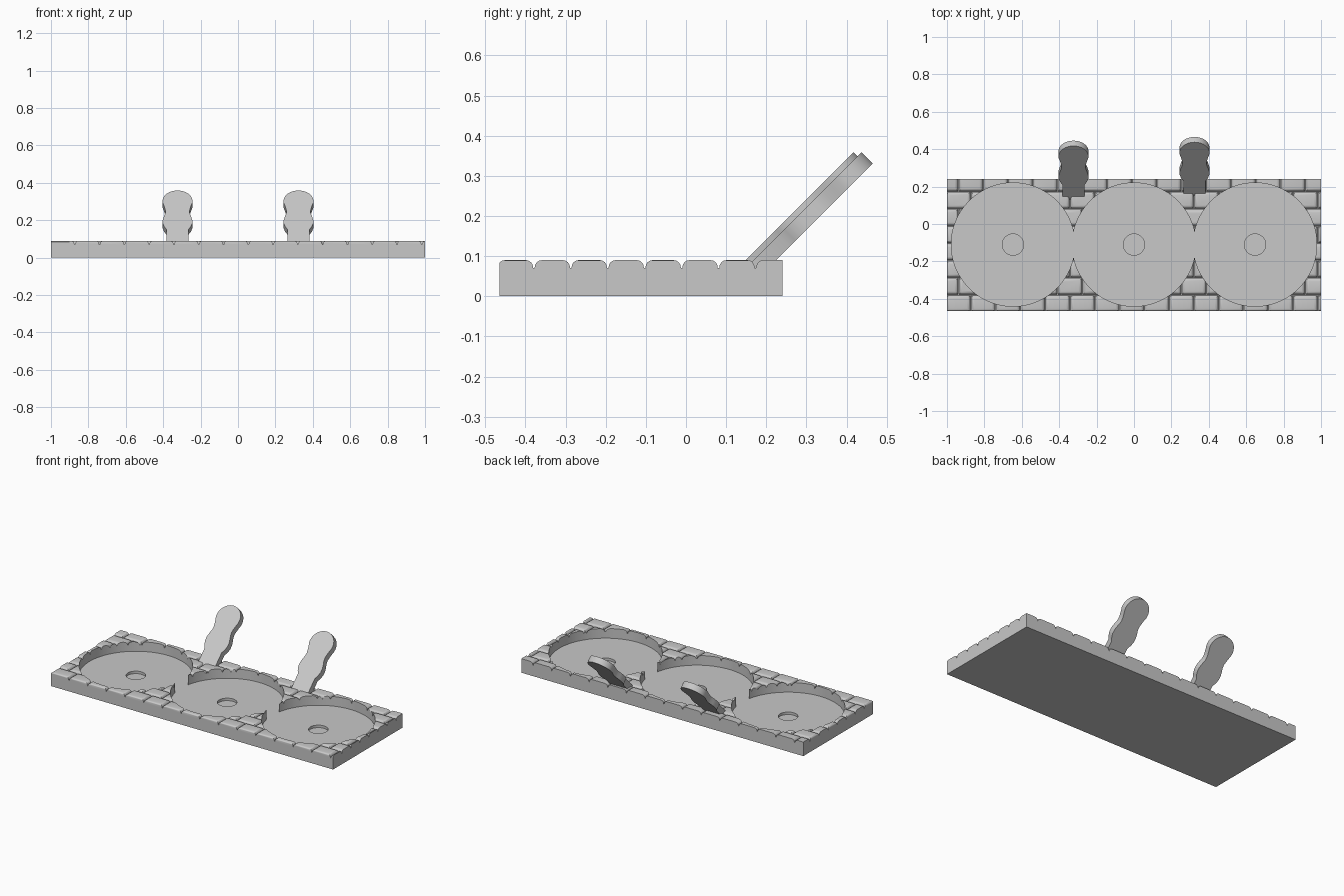
import bpy, bmesh, math
from mathutils import Matrix, Vector

cube = bpy.data.objects.get("Cube")
if cube:
    bpy.data.objects.remove(cube, do_unlink=True)

stone = bpy.data.materials.new("stone_grey")
stone.use_nodes = True
GREY = (0.58, 0.58, 0.58, 1)
stone.diffuse_color = GREY
stone.node_tree.nodes["Principled BSDF"].inputs["Base Color"].default_value = GREY

FRONT, BACK, TOP, BED = -0.465, 0.24, 0.09, 0.07
WELL_X, WELL_Y, WELL_R, FLOOR = 0.647, -0.11, 0.33, 0.028


def make_object(name, bm):
    bmesh.ops.recalc_face_normals(bm, faces=bm.faces)
    mesh = bpy.data.meshes.new(name)
    bm.to_mesh(mesh)
    bm.free()
    mesh.materials.append(stone)
    obj = bpy.data.objects.new(name, mesh)
    bpy.context.collection.objects.link(obj)
    return obj


def add_box(bm, low, high):
    low, high = Vector(low), Vector(high)
    matrix = Matrix.Translation((low + high) / 2) @ Matrix.Diagonal((*(high - low), 1))
    return bmesh.ops.create_cube(bm, size=1, matrix=matrix)["verts"]


def activate(obj):
    bpy.ops.object.select_all(action="DESELECT")
    obj.select_set(True)
    bpy.context.view_layer.objects.active = obj


def bore(obj, x, radius, bottom, top):
    """Cut a round vertical pocket into an object."""
    bm = bmesh.new()
    bmesh.ops.create_cone(bm, cap_ends=True, segments=96, radius1=radius, radius2=radius,
                          depth=top - bottom,
                          matrix=Matrix.Translation((x, WELL_Y, (top + bottom) / 2)))
    cutter = make_object("well_cutter", bm)
    cutter.hide_render = True
    mod = obj.modifiers.new("well", "BOOLEAN")
    mod.operation = "DIFFERENCE"
    mod.solver = "EXACT"
    mod.object = cutter
    activate(obj)
    bpy.ops.object.modifier_apply(modifier=mod.name)
    bpy.data.objects.remove(cutter, do_unlink=True)


def shade(obj):
    activate(obj)
    bpy.ops.object.shade_smooth_by_angle(angle=math.radians(35))


# Base slab
bm = bmesh.new()
add_box(bm, (-1, FRONT, 0), (1, BACK, BED))
base = make_object("base_slab", bm)

# Rounded bricks in staggered rows, trimmed flush with the slab
ROW, BRICK, GAP = 0.092, 0.1325, 0.002
bm = bmesh.new()
for row in range(8):
    y = -0.471 + row * ROW
    start = -1.005 - (row % 2) * BRICK / 2
    for col in range(17):
        x = start + col * BRICK
        if x < 0.995:
            add_box(bm, (x + GAP, y + GAP, BED),
                    (x + BRICK - GAP, y + ROW - GAP, TOP))
top_edges = [e for e in bm.edges if all(v.co.z > TOP - 0.001 for v in e.verts)]
bmesh.ops.bevel(bm, geom=top_edges, offset=0.018, segments=4, profile=0.5, affect="EDGES")
for point, normal in (((1, 0, 0), (1, 0, 0)), ((-1, 0, 0), (-1, 0, 0)),
                      ((0, BACK, 0), (0, 1, 0)), ((0, FRONT, 0), (0, -1, 0))):
    geom = bm.verts[:] + bm.edges[:] + bm.faces[:]
    bmesh.ops.bisect_plane(bm, geom=geom, plane_co=point, plane_no=normal, clear_outer=True)
    bmesh.ops.holes_fill(bm, edges=[e for e in bm.edges if e.is_boundary], sides=0)
bricks = make_object("brick_paving", bm)

# Three round wells, each with a small central socket
for x in (-WELL_X, 0, WELL_X):
    bore(base, x, WELL_R, FLOOR, 0.2)
    bore(bricks, x, WELL_R, FLOOR, 0.2)
    bore(base, x, 0.057, 0.012, 0.1)
shade(base)
shade(bricks)

# Leaning paddles: half outline as (half width, distance up the slope)
half = [(0.06, 0.06), (0.06, 0.216), (0.071, 0.235), (0.079, 0.26), (0.079, 0.285),
        (0.073, 0.31), (0.066, 0.333), (0.064, 0.35), (0.067, 0.37), (0.073, 0.395)]
for i in range(13):
    a = math.radians(-10 + 100 * i / 12)
    half.append((0.08 * math.cos(a), 0.428 + 0.08 * math.sin(a)))
outline = half + [(-w, s) for w, s in reversed(half[:-1])]
THICK = 0.04
for name, x, y in (("right_paddle", -0.3235, 0.058), ("left_paddle", 0.3235, 0.078)):
    bm = bmesh.new()
    face = bm.faces.new([bm.verts.new((w, s, 0)) for w, s in outline])
    solid = bmesh.ops.extrude_face_region(bm, geom=[face])
    moved = [v for v in solid["geom"] if isinstance(v, bmesh.types.BMVert)]
    bmesh.ops.translate(bm, verts=moved, vec=(0, 0, -THICK))
    bm.transform(Matrix.Translation((x, y, 0)) @ Matrix.Rotation(math.radians(45), 4, "X"))
    shade(make_object(name, bm))
